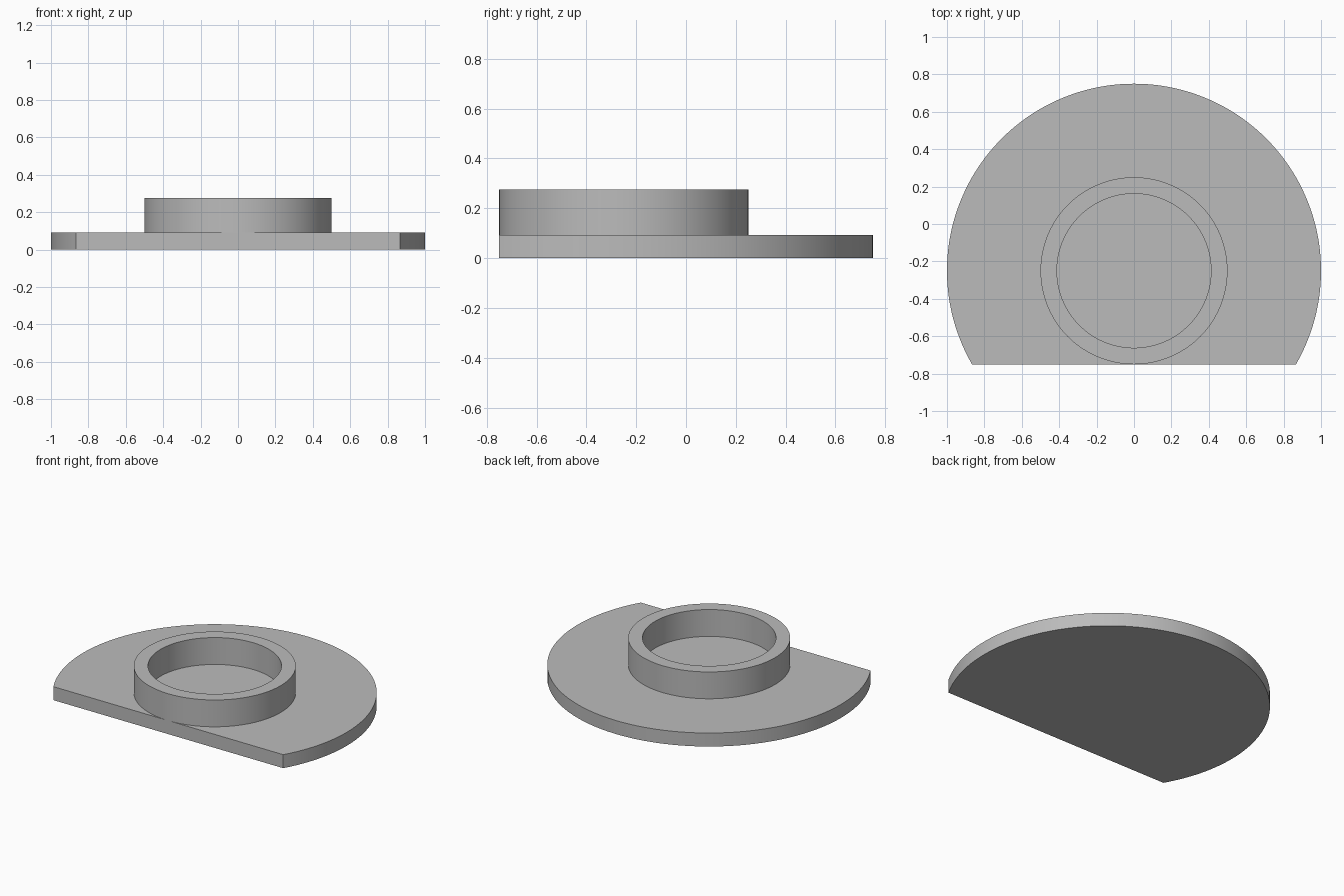
import bpy, bmesh, math

cube = bpy.data.objects.get("Cube")
if cube:
    bpy.data.objects.remove(cube, do_unlink=True)

CENTRE_Y = -0.25
PLATE_R, PLATE_H = 1.0, 0.092
RING_OUT, RING_IN, RING_TOP = 0.5, 0.412, 0.275
SEGMENTS = 128

grey = bpy.data.materials.new("plain grey")
colour = (0.5, 0.5, 0.5, 1)
grey.diffuse_color = colour
grey.use_nodes = True
grey.node_tree.nodes["Principled BSDF"].inputs["Base Color"].default_value = colour


def finish(name, bm):
    bmesh.ops.recalc_face_normals(bm, faces=bm.faces)
    mesh = bpy.data.meshes.new(name)
    bm.to_mesh(mesh)
    bm.free()
    mesh.materials.append(grey)
    obj = bpy.data.objects.new(name, mesh)
    bpy.context.collection.objects.link(obj)
    obj.location.y = CENTRE_Y
    bpy.ops.object.select_all(action='DESELECT')
    obj.select_set(True)
    bpy.context.view_layer.objects.active = obj
    bpy.ops.object.shade_smooth_by_angle(angle=math.radians(30))
    return obj


# Base plate: a disc with its front sliced off by a straight chord
bm = bmesh.new()
start = math.radians(-30)
sweep = math.radians(240)
rim = []
for i in range(SEGMENTS + 1):
    a = start + sweep * i / SEGMENTS
    rim.append(bm.verts.new((PLATE_R * math.cos(a), PLATE_R * math.sin(a), 0)))
bottom = bm.faces.new(rim)
grown = bmesh.ops.extrude_face_region(bm, geom=[bottom], use_keep_orig=True)
top_verts = [v for v in grown["geom"] if isinstance(v, bmesh.types.BMVert)]
bmesh.ops.translate(bm, verts=top_verts, vec=(0, 0, PLATE_H))
finish("base_plate", bm)

# Raised collar: a wall profile turned about the disc's axis
bm = bmesh.new()
profile = [(RING_OUT, PLATE_H), (RING_OUT, RING_TOP), (RING_IN, RING_TOP), (RING_IN, PLATE_H)]
verts = [bm.verts.new((r, 0, z)) for r, z in profile]
edges = [bm.edges.new(pair) for pair in zip(verts, verts[1:])]
bmesh.ops.spin(bm, geom=verts + edges, cent=(0, 0, 0), axis=(0, 0, 1),
               angle=math.tau, steps=SEGMENTS, use_merge=True)
bmesh.ops.remove_doubles(bm, verts=bm.verts, dist=0.0001)
# An open strip can recalculate inside out, so check its top afterwards
bmesh.ops.recalc_face_normals(bm, faces=bm.faces)
collar = finish("raised_collar", bm)
if any(p.normal.z < -0.9 for p in collar.data.polygons):
    collar.data.flip_normals()
